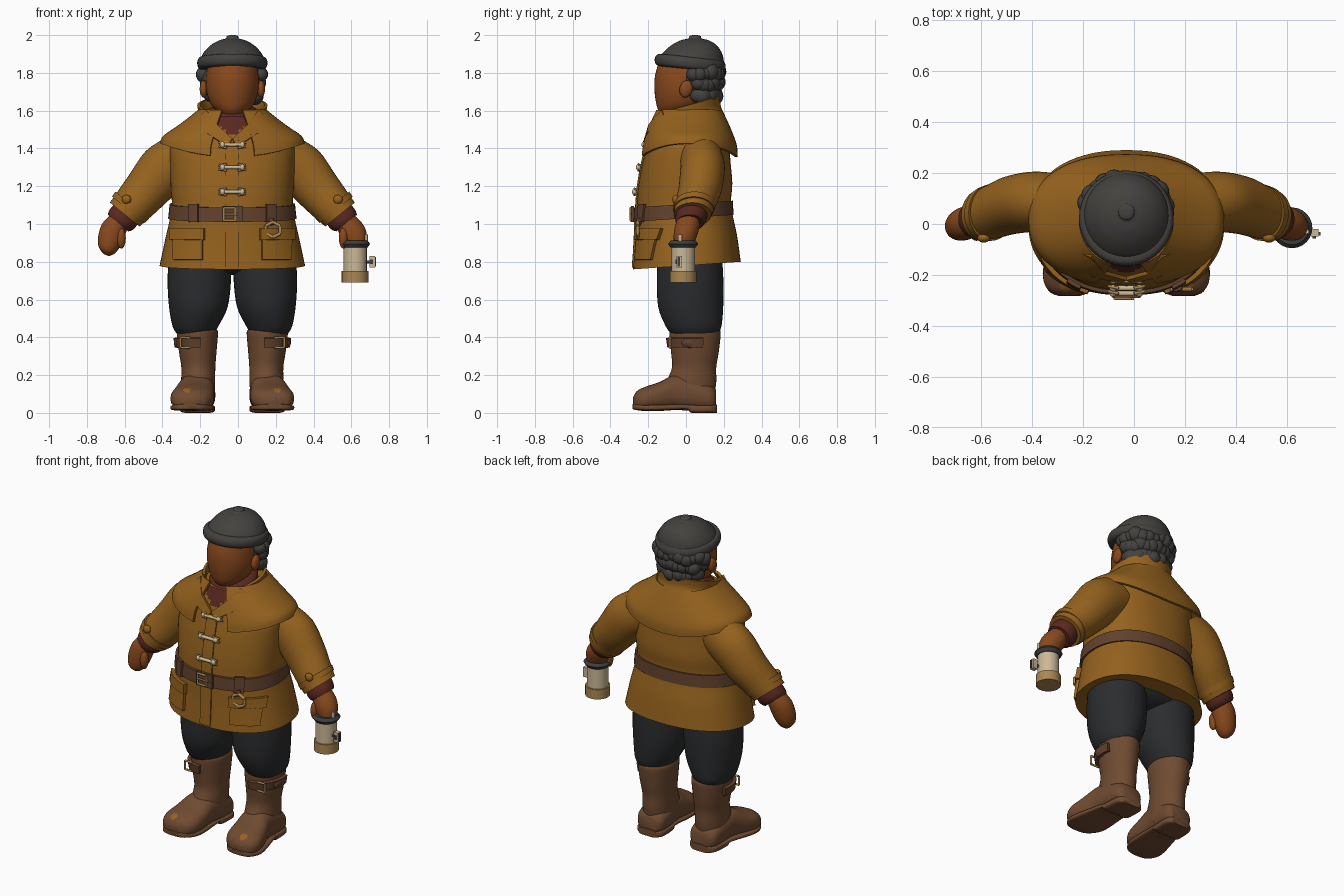
import bpy, bmesh, random
from math import sin, cos, pi, radians, copysign
from mathutils import Vector, Matrix
from mathutils.bvhtree import BVHTree

cube = bpy.data.objects.get("Cube")
if cube:
    bpy.data.objects.remove(cube)
random.seed(4)
X, Y, Z = Vector((1, 0, 0)), Vector((0, 1, 0)), Vector((0, 0, 1))
CENTRE = -0.03
parts = []


def material(name, *rgb):
    m = bpy.data.materials.new(name)
    m.use_nodes = True
    m.diffuse_color = (*rgb, 1)
    node = next(n for n in m.node_tree.nodes if n.type == 'BSDF_PRINCIPLED')
    node.inputs["Base Color"].default_value = (*rgb, 1)
    return m


COAT = material("ochre canvas", 0.30, 0.122, 0.013)
SKIN = material("brown skin", 0.245, 0.066, 0.012)
BOOT = material("brown boot leather", 0.16, 0.07, 0.031)
BELT = material("dark belt leather", 0.12, 0.053, 0.026)
TROUSER = material("charcoal cloth", 0.024, 0.025, 0.027)
WOOL = material("grey wool", 0.058, 0.054, 0.049)
MAROON = material("maroon knit", 0.10, 0.021, 0.014)
CREAM = material("cream glass", 0.60, 0.48, 0.31)
BRASS = material("dull brass", 0.40, 0.245, 0.085)
IRON = material("dark iron", 0.048, 0.048, 0.052)


def finish(name, bm, *mats, thick=0):
    bmesh.ops.recalc_face_normals(bm, faces=bm.faces[:])
    mesh = bpy.data.meshes.new(name)
    bm.to_mesh(mesh)
    for m in mats:
        mesh.materials.append(m)
    obj = bpy.data.objects.new(name, mesh)
    obj.location.x = CENTRE
    bpy.context.collection.objects.link(obj)
    if thick:
        mod = obj.modifiers.new("thickness", 'SOLIDIFY')
        mod.thickness, mod.offset = thick, 0
        graph = bpy.context.evaluated_depsgraph_get()
        obj.data = bpy.data.meshes.new_from_object(obj.evaluated_get(graph))
        obj.modifiers.clear()
    parts.append(obj)


def smooth(rings, steps):
    """Catmull-Rom rows through the given rings."""
    rows = [Vector(r) for r in rings]
    out = []
    for i in range(len(rows) - 1):
        b, c = rows[i], rows[i + 1]
        a, d = rows[max(i - 1, 0)], rows[min(i + 2, len(rows) - 1)]
        for k in range(steps):
            t = k / steps
            out.append(b + (c - a) * t / 2 + (a * 2 - b * 5 + c * 4 - d) * t * t / 2
                       + (b * 3 - a - c * 3 + d) * t ** 3 / 2)
    return out + [rows[-1]]


def loft(name, rings, mat, u=X, v=Y, power=2, seg=40, steps=4, side=1, warp=None, keep=None, thick=0, paint=None):
    """Skin over rings of (x, y, z, radius along u, radius along v); keep picks columns by angle, front is 270."""
    bm = bmesh.new()
    loops = []
    for x, y, z, ru, rv in smooth(rings, steps):
        loop = []
        for k in range(seg):
            c, s = cos(2 * pi * k / seg), sin(2 * pi * k / seg)
            p = Vector((x, y, z)) + u * ru * copysign(abs(c) ** (2 / power), c) \
                + v * rv * copysign(abs(s) ** (2 / power), s)
            p = warp(p) if warp else p
            loop.append(bm.verts.new((p.x * side, p.y, p.z)))
        loops.append(loop)
    for a, b in zip(loops, loops[1:]):
        for k in range(seg):
            j = (k + 1) % seg
            if not keep or keep(360 * (k + .5) / seg):
                bm.faces.new((a[k], a[j], b[j], b[k]))
    if not thick:
        bm.faces.new(loops[0])
        bm.faces.new(loops[-1])
    bmesh.ops.delete(bm, geom=[p for p in bm.verts if not p.link_faces], context='VERTS')
    if paint:
        for f in bm.faces:
            f.material_index = int(paint(f.calc_center_median()))
    tree = BVHTree.FromBMesh(bm)
    finish(name, bm, mat, *([MAROON] if paint else []), thick=thick)
    return tree


def ball(name, at, size, mat, tilt=0):
    bm = bmesh.new()
    m = Matrix.Translation(at) @ Matrix.Rotation(tilt, 4, 'X') @ Matrix.Diagonal((*size, 1))
    bmesh.ops.create_uvsphere(bm, u_segments=20, v_segments=12, radius=1, matrix=m)
    finish(name, bm, mat)


def rod(name, p, q, r, mat, r2=None):
    p, q = Vector(p), Vector(q)
    bm = bmesh.new()
    m = Matrix.Translation((p + q) / 2) @ (q - p).to_track_quat('Z', 'Y').to_matrix().to_4x4()
    bmesh.ops.create_cone(bm, cap_ends=True, segments=24, radius1=r, radius2=r2 or r, depth=(q - p).length, matrix=m)
    finish(name, bm, mat)


def box(name, at, size, mat):
    bm = bmesh.new()
    bmesh.ops.create_cube(bm, size=1, matrix=Matrix.Translation(at) @ Matrix.Diagonal((*size, 1)))
    finish(name, bm, mat)


def frame(name, at, w, h, r, mat, sides=4):
    """Upright polygon of rods facing forward, for buckles and rings."""
    pts = [Vector(at) + Vector((w * cos(a), 0, h * sin(a)))
           for a in (2 * pi * (k + 0.5) / sides for k in range(sides))]
    for k in range(sides):
        rod(name, pts[k], pts[(k + 1) % sides], r, mat)


def sheet(name, rows, mat, thick):
    bm = bmesh.new()
    grid = [[bm.verts.new(p) for p in row] for row in rows]
    for a, b in zip(grid, grid[1:]):
        for k in range(len(a) - 1):
            bm.faces.new((a[k], a[k + 1], b[k + 1], b[k]))
    finish(name, bm, mat, thick=thick)


# Coat body, with the knit showing in the open neck
coat = loft("coat_body", [(0, .005, .78, .385, .285), (0, 0, .92, .355, .27), (0, -.01, 1.03, .33, .257),
                          (0, -.012, 1.1, .32, .25), (0, -.005, 1.2, .326, .25), (0, 0, 1.32, .33, .235),
                          (0, .01, 1.42, .325, .22), (0, .015, 1.5, .265, .2), (0, .015, 1.58, .17, .165)],
            COAT, v=Y + Z * .07, power=2.25, seg=64, steps=6,
            paint=lambda c: c.y < 0 and c.z > 1.455 + .85 * abs(c.x))


def front(x, z):
    hit = coat.ray_cast(Vector((x, -2, z)), Y)[0]
    return hit.y if hit else -.2


def patch(name, x0, x1, z0, z1, mat, thick, lift=0):
    n = 8
    xs = [x0 + (x1 - x0) * k / n for k in range(n + 1)]
    zs = [z0 + (z1 - z0) * k / n for k in range(n + 1)]
    sheet(name, [[(x, front(x, z) - lift, z) for x in xs] for z in zs], mat, thick)


def drape(p):
    t = (1.6 - p.z) / .2
    p.z += t * (.03 - .075 * (1 - (p.x / .39) ** 2)) if t > 0 else 0
    return p


# Shoulder cape, collar, lapels and scarf
loft("shoulder_cape", [(0, .016, 1.4, .376, .25), (0, .018, 1.45, .358, .243), (0, .015, 1.52, .28, .215),
                       (0, .015, 1.6, .175, .17)], COAT, power=2.3, seg=72, warp=drape,
     keep=lambda a: abs(a - 270) > 14, thick=.016)
loft("collar", [(0, .015, 1.54, .185, .175), (0, .013, 1.58, .172, .163), (0, .01, 1.63, .178, .167)], COAT,
     v=Y + Z * .28, seg=72, keep=lambda a: abs(a - 270) > 48, thick=.016)
loft("scarf", [(0, 0, 1.5, .115, .14), (0, 0, 1.56, .135, .143), (0, 0, 1.6, .132, .138), (0, 0, 1.62, .1, .1)],
     MAROON, v=Y + Z * .2)
for s in (1, -1):
    sheet("lapel", [[(0, -.214, 1.45), (.08 * s, -.192, 1.525), (.135 * s, -.125, 1.6)],
                    [(.025 * s, -.226, 1.41), (.135 * s, -.2, 1.48), (.19 * s, -.105, 1.55)]], COAT, .016)

# Front placket, pockets and toggles
patch("placket", -.035, .035, .77, 1.43, COAT, .016)
for s in (1, -1):
    patch("pocket", .155 * s, .305 * s, .81, .93, COAT, .034)
    patch("pocket_flap", .145 * s, .315 * s, .915, .975, COAT, .05)
    patch("belt_keeper", .18 * s, .23 * s, 1.01, 1.105, BELT, .016, .02)
for z in (1.42, 1.3, 1.17):
    y = front(0, z) - .016
    rod("toggle", (-.05, y, z), (.05, y, z), .01, CREAM)
    for s in (1, -1):
        ball("toggle_end", (.052 * s, y, z), (.014, .014, .016), CREAM)
        rod("toggle_cord", (.03 * s, y, z + .017), (.072 * s, y + .008, z + .01), .006, BRASS)
        rod("toggle_cord", (.03 * s, y, z - .017), (.072 * s, y + .008, z - .01), .006, BRASS)

# Belt, buckle and hanging ring
loft("belt", [(0, -.014, 1.03, .34, .266), (0, -.014, 1.105, .332, .262)], BELT, v=Y + Z * .07, power=2.25, seg=64, steps=1)
box("buckle_leather", (0, -.283, 1.052), (.11, .016, .085), BELT)
frame("belt_buckle", (-.015, -.292, 1.052), .042, .046, .006, BRASS)
rod("buckle_pin", (-.04, -.294, 1.052), (.03, -.294, 1.052), .005, BRASS)
rod("ring_strap", (.205, front(.205, 1.02) - .025, 1.03), (.21, front(.21, .99) - .03, .995), .014, BELT)
frame("belt_ring", (.215, front(.215, .97) - .035, .97), .045, .04, .009, BRASS, 6)

# Arms, cuffs and hands
for s in (1, -1):
    across = Vector((.78, 0, .63))
    loft("sleeve", [(.24, .08, 1.37, .14, .11), (.35, .088, 1.3, .138, .118), (.45, .075, 1.185, .122, .115),
                    (.52, .05, 1.105, .11, .108), (.57, .035, 1.05, .1, .1)], COAT, u=across, side=s)
    loft("sleeve_strap", [(.53, .045, 1.1, .114, .111), (.55, .04, 1.075, .111, .108)], COAT, u=across, side=s, steps=1)
    ball("strap_button", (.56 * s, -.055, 1.13), (.025, .018, .025), COAT)
    loft("knit_cuff", [(.55, .033, 1.07, .08, .082), (.585, .025, 1.025, .082, .082), (.605, .02, 1.005, .07, .07)],
         MAROON, u=across, side=s)
    low = .02 if s > 0 else 0
    loft("hand", [(.585, .015, 1.04, .052, .055), (.625, .005, .98, .067, .065), (.65, -.005, .91 + low, .065, .06),
                  (.665, -.012, .86 + low, .045, .045), (.667, -.012, .835 + low, .014, .015)],
         SKIN, u=Vector((.93, 0, .36)), side=s)
    ball("thumb", (.588 * s, -.04, .925), (.024, .026, .055), SKIN)

# Head, ears and curly hair
loft("head", [(0, -.03, 1.56, .06, .08), (0, -.04, 1.6, .085, .105), (0, -.025, 1.64, .117, .133),
              (0, -.012, 1.71, .138, .155), (0, -.005, 1.79, .138, .158), (0, 0, 1.9, .12, .13)], SKIN)
ball("hair", (0, .065, 1.755), (.165, .13, .125), WOOL)
for s in (1, -1):
    ball("ear", (.152 * s, .0, 1.715), (.021, .034, .046), SKIN, -.2)
for row, z in enumerate((1.80, 1.745, 1.685)):
    for k in range(13):
        a = pi * (k + .5 * (row % 2)) / 12.5 - .12 + .1 * row * (1 - k / 6)
        r = .042 + random.uniform(-.007, .007)
        shrink = 1 - .09 * row
        ball("curl", (.15 * shrink * cos(a), .055 + .118 * shrink * sin(a), z + random.uniform(-.01, .01)),
             (r, r, r), WOOL)

# Knitted cap
loft("cap_brim", [(0, .02, 1.82, .165, .165), (0, .022, 1.83, .181, .183), (0, .022, 1.855, .186, .188),
                  (0, .023, 1.878, .178, .178), (0, .024, 1.885, .16, .16)], WOOL, v=Y - Z * .1, steps=3)
loft("cap_crown", [(0, .024, 1.85, .175, .178), (0, .032, 1.9, .157, .16), (0, .042, 1.945, .117, .122),
                   (0, .046, 1.972, .07, .075), (0, .048, 1.982, .035, .036), (0, .048, 1.995, .03, .03),
                   (0, .048, 2.0, .012, .012)], WOOL)

# Seat, trousers, boots and boot straps
ball("trouser_seat", (0, .025, .83), (.32, .18, .1), TROUSER)
for s in (1, -1):
    loft("trouser_leg", [(.195, .045, .42, .1, .125), (.195, .04, .46, .122, .148), (.18, .025, .56, .155, .172),
                         (.175, .022, .7, .168, .176), (.17, .02, .84, .165, .17)], TROUSER, side=s)
    loft("boot_shaft", [(.182, .03, .06, .085, .115), (.181, .03, .16, .09, .13), (.18, .043, .24, .09, .117),
                        (.183, .047, .32, .099, .126), (.185, .048, .42, .109, .136), (.185, .048, .44, .104, .13)],
         BOOT, side=s)
    loft("boot_foot", [(.18, .16, .07, .06, .05), (.182, .13, .08, .088, .07), (.185, .04, .1, .095, .09),
                       (.192, -.05, .11, .096, .095), (.205, -.14, .087, .11, .077), (.215, -.21, .075, .112, .065),
                       (.222, -.26, .065, .084, .05), (.224, -.28, .058, .035, .024)],
         BOOT, v=Z, power=2.4, side=s)
    loft("boot_sole", [(.18, .165, .022, .06, .022), (.182, .13, .022, .09, .022), (.187, .03, .022, .092, .022),
                       (.192, .0, .032, .092, .014), (.208, -.14, .028, .112, .016), (.216, -.21, .028, .111, .016),
                       (.223, -.265, .031, .08, .016), (.224, -.283, .034, .04, .014)],
         BOOT, v=Z, power=4, side=s)
    ball("toe_patch", (.235 * s, -.24, .115), (.036, .032, .012), COAT, .5)
    loft("boot_strap", [(.186, .047, .348, .108, .135), (.187, .047, .398, .114, .142)], BELT, side=s, steps=1,
         keep=lambda a: a < 18 or a > 262, thick=.022)
    frame("boot_buckle", (.25 * s, -.085, .372), .036, .038, .006, BRASS)
    ball("strap_end", (.29 * s, .02, .372), (.02, .045, .028), BELT)

# Lantern in the left hand
lx, ly = .65, -.015
rod("lantern_base", (lx, ly, .69), (lx, ly, .75), .071, BRASS)
rod("lantern_glass", (lx, ly, .75), (lx, ly, .885), .062, CREAM)
rod("lantern_rim", (lx, ly, .875), (lx, ly, .895), .066, IRON, .08)
rod("lantern_lid", (lx, ly, .895), (lx, ly, .912), .08, IRON, .066)
rod("lantern_post", (.708, -.03, .9), (.708, -.03, .945), .009, CREAM)
rod("lantern_latch_arm", (.69, -.03, .80), (.73, -.035, .80), .008, IRON)
box("lantern_latch", (.74, -.035, .80), (.03, .03, .06), CREAM)
box("latch_slot", (.757, -.038, .80), (.008, .014, .05), IRON)
box("latch_face", (.737, -.052, .80), (.014, .008, .026), IRON)

# Smooth shading that keeps hard edges
bpy.ops.object.select_all(action='DESELECT')
for obj in parts:
    obj.select_set(True)
bpy.context.view_layer.objects.active = parts[0]
bpy.ops.object.shade_smooth_by_angle(angle=radians(40))
